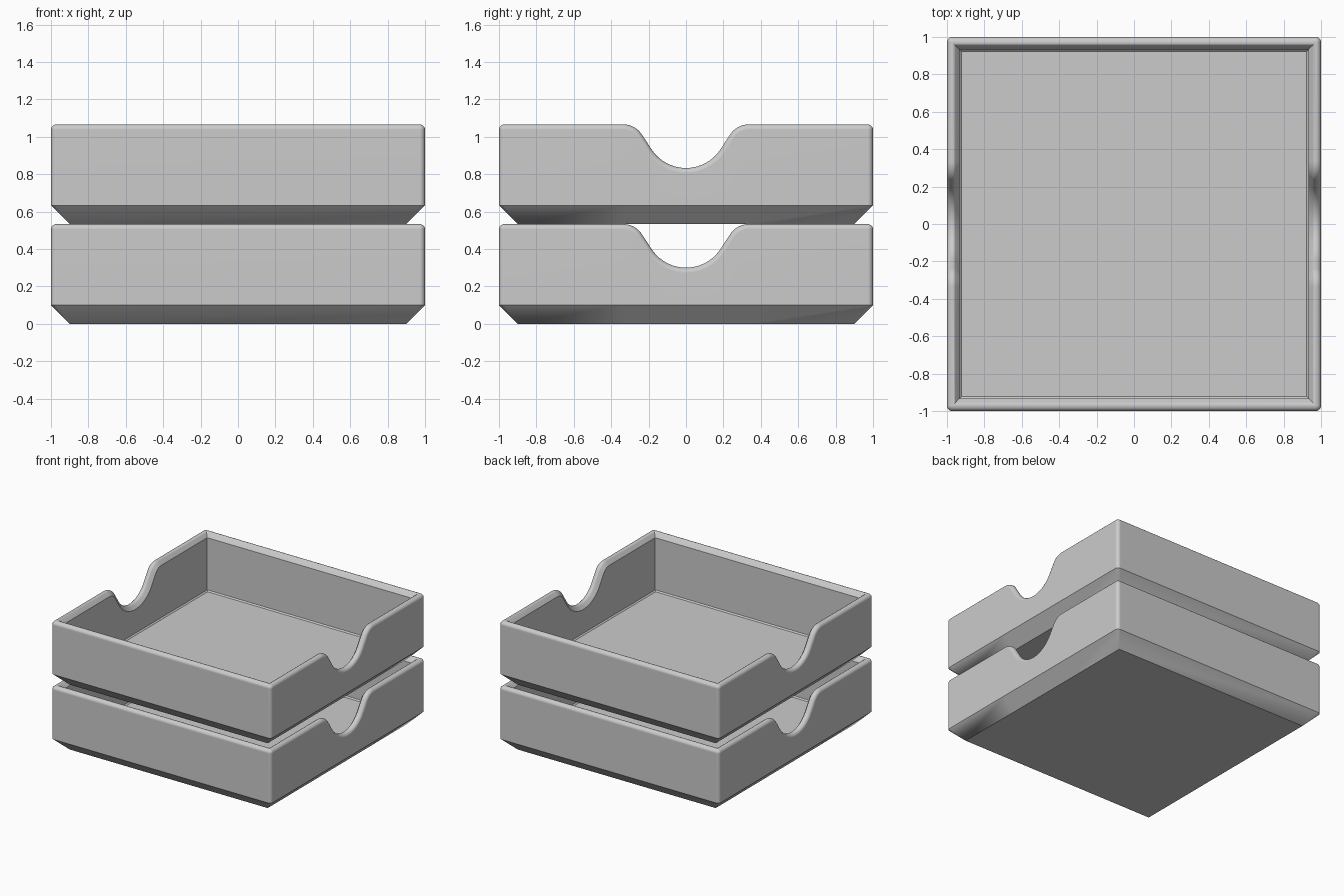
import bpy, bmesh, math
from mathutils import Vector

cube = bpy.data.objects.get("Cube")
if cube:
    bpy.data.objects.remove(cube, do_unlink=True)

HEIGHT = 0.533      # one tray
ROUND = 0.028       # outer edge rounding
WALL = 0.067        # wall thickness
FLOOR = 0.06        # floor level

grey = bpy.data.materials.new("light grey")
grey.use_nodes = True
colour = (0.6, 0.6, 0.6, 1)
grey.diffuse_color = colour
grey.node_tree.nodes["Principled BSDF"].inputs["Base Color"].default_value = colour


def notch_half():
    """Scoop outline from the centre out: (along, drop, normal angle)."""
    r, s, reach, depth = 0.22, 0.118, 0.335, 0.233
    steep = math.radians(57)
    pts = []
    for i in range(11):
        a = steep * i / 10
        pts.append((r * math.sin(a), depth - r * (1 - math.cos(a)), a))
    for i in range(9):
        a = steep * (1 - i / 8)
        pts.append((reach - s * math.sin(a), s * (1 - math.cos(a)), a))
    return pts


def side_stations():
    """Full scoop along one side wall."""
    half = notch_half()
    return [(-u, d, -a) for u, d, a in reversed(half[1:])] + half


def section():
    """Wall section: (inset, fixed z, or depth below the rim)."""
    rows = [(0.1, 0, None), (0, 0.1, None)]
    for i in range(6):
        a = math.pi / 2 * i / 5
        rows.append((ROUND * (1 - math.cos(a)), None, ROUND * (1 - math.sin(a))))
    # bevelled inner lip
    rows += [(0.036, None, 0), (0.044, None, 0.004), (WALL, None, 0.035)]
    # small bevel where the wall meets the floor
    rows += [(WALL, FLOOR + 0.01, None), (WALL + 0.01, FLOOR, None)]
    return rows


def ring(inset, z, depth):
    """One closed loop round the tray."""
    pts = []
    edge = 1 - inset
    radius = max(ROUND - inset, 0)
    for k in range(4):
        turn = math.pi / 2 * k
        c, s = math.cos(turn), math.sin(turn)
        local = []
        # scoops are in the left and right walls only
        if k % 2 == 0:
            for u, drop, a in side_stations():
                if z is None:
                    local.append((edge, u + math.sin(a) * depth,
                                  HEIGHT - drop - math.cos(a) * depth))
                else:
                    local.append((edge, u, z))
        # rounded corner
        for i in range(6):
            a = math.pi / 2 * i / 5
            local.append((edge - radius + radius * math.cos(a),
                          edge - radius + radius * math.sin(a),
                          HEIGHT - depth if z is None else z))
        pts += [Vector((x * c - y * s, x * s + y * c, h)) for x, y, h in local]
    return pts


def make_tray(name, base):
    bm = bmesh.new()
    loops = [[bm.verts.new(p) for p in ring(*row)] for row in section()]
    n = len(loops[0])
    for low, high in zip(loops, loops[1:]):
        for i in range(n):
            j = (i + 1) % n
            bm.faces.new((low[i], low[j], high[j], high[i]))
    # underside and floor
    bm.faces.new(list(reversed(loops[0])))
    bm.faces.new(loops[-1])
    bmesh.ops.remove_doubles(bm, verts=bm.verts, dist=0.0001)
    bmesh.ops.recalc_face_normals(bm, faces=bm.faces)
    mesh = bpy.data.meshes.new(name)
    bm.to_mesh(mesh)
    bm.free()
    mesh.materials.append(grey)
    tray = bpy.data.objects.new(name, mesh)
    bpy.context.collection.objects.link(tray)
    tray.location.z = base
    bpy.ops.object.select_all(action="DESELECT")
    tray.select_set(True)
    bpy.context.view_layer.objects.active = tray
    bpy.ops.object.shade_smooth_by_angle(angle=math.radians(32))
    # keep the big walls looking flat beside their rounded edges
    weighted = tray.modifiers.new("flat_walls", "WEIGHTED_NORMAL")
    weighted.keep_sharp = True


make_tray("lower_tray", 0)
make_tray("upper_tray", HEIGHT)
